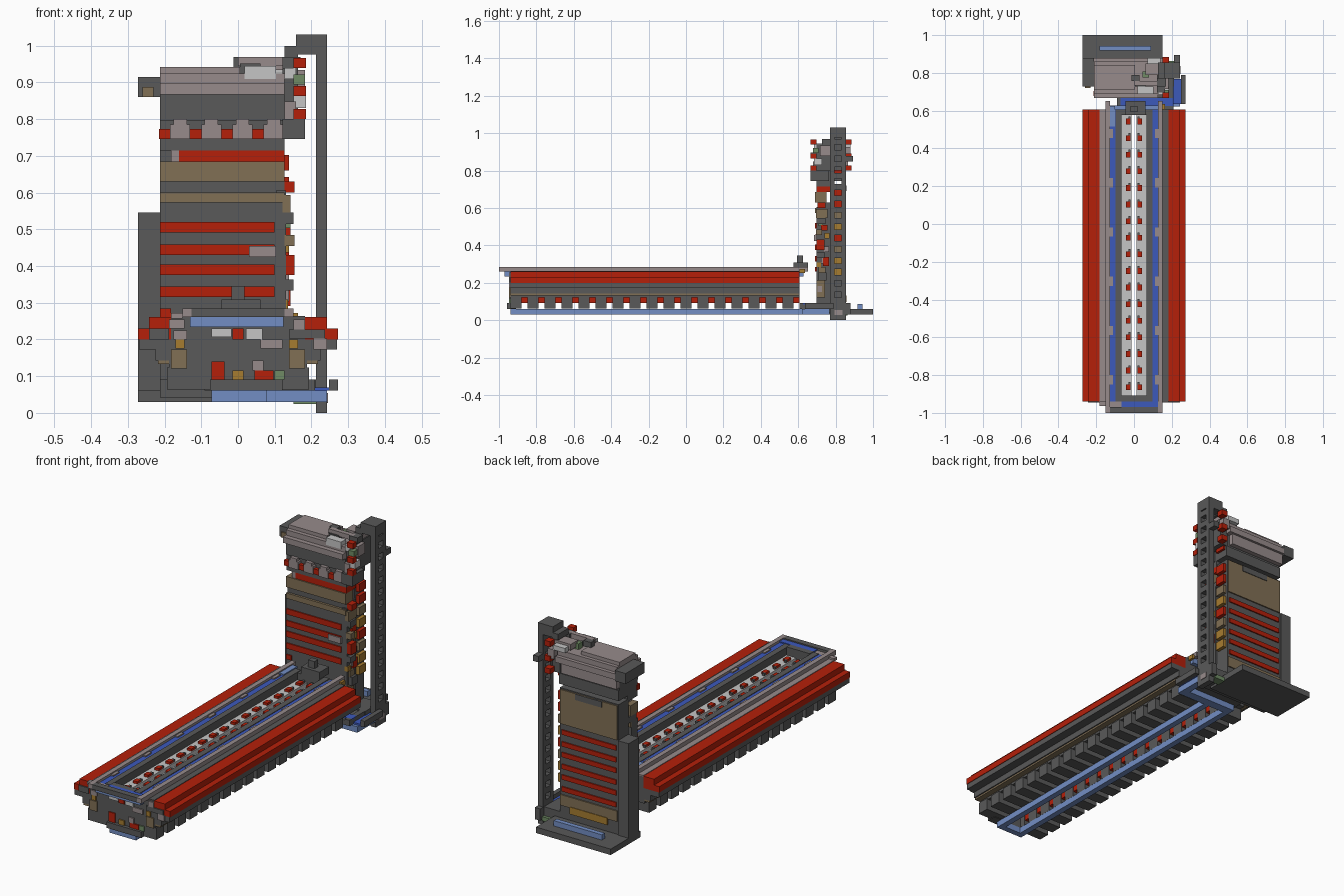
import bpy

if "Cube" in bpy.data.objects:
    bpy.data.objects.remove(bpy.data.objects["Cube"])

UNIT = 2 / 66  # one block of the grid


def material(name, r, g, b):
    mat = bpy.data.materials.new(name)
    mat.use_nodes = True
    mat.diffuse_color = (r, g, b, 1)
    mat.node_tree.nodes["Principled BSDF"].inputs["Base Color"].default_value = (r, g, b, 1)
    return mat


dark = material("dark grey", .1, .1, .1)
grey = material("warm grey", .31, .26, .26)
light = material("light grey", .56, .56, .56)
red = material("red", .46, .014, .003)
brown = material("brown", .22, .16, .09)
gold = material("gold", .38, .2, .03)
blue = material("pale blue", .17, .27, .55)
royal = material("royal blue", .045, .1, .5)
green = material("green", .16, .26, .13)

FACES = ((0, 1, 3, 2), (4, 6, 7, 5), (0, 4, 5, 1), (2, 3, 7, 6), (0, 2, 6, 4), (1, 5, 7, 3))


def blocks(name, mat, *boxes):
    """One object made of boxes, each given as x, y and z ranges in grid units."""
    verts, faces = [], []
    for xs, ys, zs in boxes:
        start = len(verts)
        verts += [(x * UNIT, y * UNIT, z * UNIT) for x in xs for y in ys for z in zs]
        faces += [[start + i for i in face] for face in FACES]
    mesh = bpy.data.meshes.new(name)
    mesh.from_pydata(verts, [], faces)
    mesh.materials.append(mat)
    obj = bpy.data.objects.new(name, mesh)
    bpy.context.collection.objects.link(obj)
    return obj


def both(*boxes):
    """The boxes together with their copies mirrored across x."""
    return [b for xs, ys, zs in boxes for b in ((xs, ys, zs), ((-xs[1], -xs[0]), ys, zs))]


# Bed: long stepped sides around an open channel
LONG = (-31, 20)
blocks("bed_red_side", red, *both(((6, 9), LONG, (6.6, 7.6)), ((6, 8), LONG, (7.6, 8.6))))
blocks("bed_under_side", dark, *both(((5, 8.9), LONG, (5.7, 6.6)), ((4, 7.4), LONG, (4.7, 5.7)),
                                     ((3, 6.2), LONG, (4, 4.7))))
blocks("bed_brown_strip", brown, *both(((6.2, 7.2), LONG, (4.4, 4.7))))
blocks("bed_core", dark, *both(((2.2, 6), LONG, (4.2, 8.6))))
blocks("inner_wall", dark, *both(((2.2, 3.2), LONG, (8.6, 9.1))))
blocks("royal_rail", royal, *both(((3.2, 4.2), LONG, (8.6, 9))))
blocks("grey_rail", grey, *both(((4.2, 5), (-33, 21.5), (8.6, 9.4))))
blocks("outer_rail_left", dark, ((5, 6), LONG, (8.5, 8.7)))
blocks("outer_rail_right", grey, ((-6, -5), LONG, (8.5, 8.7)))
blocks("rail_clips", grey, *[b for k in range(6)
       for b in both(((3.7, 4.2), (-28 + k * 8.6, -26.4 + k * 8.6), (8.6, 9.2)))])
blocks("channel_floor", light, *both(((.4, 2.2), (-30, 19), (7, 7.8))))

# Repeated ties, side studs and channel teeth
ROWS = range(17)
blocks("ties", dark, *[b for k in ROWS
       for b in both(((1.5, 6.4), (-31 + k * 3, -29 + k * 3), (2.1, 4.1)))])
blocks("tie_beam", dark, *both(((1.5, 5.8), LONG, (4, 4.3))))
blocks("inner_studs", red, *[b for k in ROWS
       for b in both(((1.6, 2.6), (-29 + k * 3, -28 + k * 3), (3, 4)))])
blocks("channel_teeth", red, *[b for k in ROWS
       for b in both(((.6, 1.4), (-29 + k * 2.9, -28 + k * 2.9), (7.8, 8.2)))])
blocks("channel_pegs", dark, *[b for k in ROWS
       for b in both(((.6, 1), (-28 + k * 2.9, -27.6 + k * 2.9), (7.8, 8.2)))])

# Lower frame running under the bed to the tower
blocks("lower_frame", blue, ((-2.4, -1.4), (-31, 21), (1, 2)), ((1.6, 2.6), (-31, 21), (1, 2)),
       ((-2.4, 2.6), (-31, -30), (1, 2)), ((-2.4, 8), (20.5, 22), (1, 2)),
       ((6.8, 8), (21, 25.3), (1, 2)))
blocks("frame_top", royal, ((6.9, 8.2), (21, 25.3), (2, 2.3)), ((-2.4, 6.9), (20.6, 22), (2.8, 3)))
blocks("frame_rim", dark, ((8.2, 9), (21, 26), (2, 3)), ((6, 6.9), (20, 26), (2, 3)),
       ((-3, 6), (20, 26), (2, 2.8)), ((7, 8), (25.5, 29), (1, 3)))

# Front end of the bed
blocks("front_cap", dark, ((-4.2, 4.2), (-33, -32), (8.6, 9.4)), ((-2.2, 2.2), (-31, -30), (6, 9.2)),
       ((-5, 5), (-31, -30), (4, 8)), ((-2.5, 4), (-31.6, -30), (2, 3)),
       ((-2.5, 4), (-31, -30), (3, 4)))
blocks("front_cap_trim", royal, ((-2.2, 4.2), (-32, -31), (8.6, 9.2)))
blocks("front_cap_corner", grey, ((-6, -5), (-31.8, -31), (8.5, 9)), ((-4.2, -2.2), (-32, -31), (8.6, 9)))
blocks("front_bar", blue, ((-4.3, 4.1), (-32, -31), (7.7, 8.6)))
blocks("front_legs", dark, *both(((4.7, 6), (-31, -30), (3, 7))))


def plates(name, mat, *spans):
    blocks(name, mat, *[((a, b), (-31.2, -31), (c, d)) for a, b, c, d in spans])


plates("front_light_plates", light, (-2.4, -.6, 6.8, 7.6), (.7, 2.2, 6.6, 7.6))
plates("front_red_plates", red, (-.5, .5, 6.6, 7.6), (-2.4, -1.2, 3, 4.6), (1.5, 3.2, 3, 3.8))
plates("front_dark_plates", dark, (-8, -6.2, 6.6, 7.6), (4.6, 7.8, 6.7, 7.5))
plates("front_grey_plates", grey, (-6.2, -4.8, 7.6, 8.4), (-5.8, -4.6, 6.6, 7.4), (2, 4, 5.8, 6.6),
       (1.3, 2.3, 3.8, 4.7), (5, 6, 7.5, 8.4), (6.8, 8, 5.7, 6.7))
plates("front_brown_plates", brown, (-6, -4.6, 4, 5.7), (4.6, 6, 4, 5.7))
plates("front_gold_plates", gold, (-5.6, -4.8, 5.8, 6.6), (-.5, .5, 3, 3.8), (4.6, 5.4, 5.8, 6.6))
plates("front_green_plate", green, (3.3, 4.2, 3, 3.8))

# Rear end of the bed with its small handle
blocks("rear_cap", dark, ((-3.5, 3.5), (19, 20), (4, 9)), ((-1.5, 2), (19, 21.5), (9, 10.2)),
       ((-.6, .6), (19.6, 20.6), (10, 11.4)))
blocks("rear_bar", blue, ((-4.2, 5), (20, 20.7), (7.7, 8.6)), ((-4.2, -3.3), (17, 20.6), (8.8, 9.2)))
blocks("rear_gold_tip", gold, ((5, 5.4), (20, 21), (8.3, 9)))

# Tower foot
blocks("foot_plate", dark, ((-9, 5), (25, 33), (1, 2)), ((-7, 7), (24, 28), (1.4, 3)))
blocks("foot_bar", blue, ((-6, 3), (30.3, 31.1), (2, 2.9)))
blocks("foot_disc", grey, ((7, 8.1), (26.2, 27.6), (.9, 1.8)))
blocks("foot_green_block", green, ((5, 7), (27, 28.5), (.8, 1.5)))

# Tower body: back slab, front cladding and bands on both faces
blocks("tower_slab", dark, ((-7, 4), (25.4, 28), (2, 24)), ((-6, 3.4), (24, 25.6), (7, 20)),
       ((-9, -7), (25.4, 28.2), (1, 18)))
blocks("tower_cladding", dark, ((-7, 3.5), (23, 24.6), (3, 19.8)))
FRONT, BACK = (22.8, 24.7), (27.8, 28.2)
STRIPES = (6.6, 8.6, 10.4, 12.4, 14.2, 16.2)
blocks("front_stripes", red, *[((-7, 3.3), FRONT, (z, z + .95)) for z in STRIPES[2:]])
blocks("back_stripes", red, *[((-6.6, 3.6), BACK, (z, z + .8)) for z in STRIPES])
blocks("red_band", red, ((-5.3, 4.2), (23, 25.6), (22.6, 23.6)), ((-7, -6), FRONT, (8.6, 9.4)))
blocks("brown_bands", brown, ((-7, 4.2), (22.8, 24.8), (20.8, 22.6)),
       ((-7, 4.2), (22.8, 24.8), (18.9, 19.8)), ((-6.8, 3.9), BACK, (18, 23.8)),
       ((-6.8, 3.9), BACK, (4.2, 6)))
blocks("dark_bands", dark, ((-7, 4.2), (23.2, 25.6), (19.8, 20.8)), ((-7, 4.2), (23, 25.6), (23.6, 24.6)),
       ((-4, 1), (28, 28.3), (22.8, 23.8)))
blocks("back_gold_plate", gold, ((-5, 2), (28, 28.3), (3.2, 4.4)))
blocks("front_grey_block", grey, ((1, 3.4), (22.6, 23), (14, 15)), ((-6, -5.3), (23, 24), (22.6, 23.6)))

# Small blocks on the tower's open side
blocks("side_column", dark, ((3.4, 4.3), (23, 25.4), (3, 20)), ((4.2, 5), (23.4, 24.8), (7, 8.4)),
       ((4.2, 5), (23, 24.6), (17, 18)), ((4.2, 5), (23, 24.4), (11, 12)))
blocks("side_red_blocks", red, ((4.2, 5.1), (23.2, 24.6), (19.8, 20.8)), ((4.2, 5.1), (23, 24.4), (12.4, 14.2)),
       ((4, 4.7), (24.2, 25.2), (9.6, 11.2)), ((4, 4.7), (23.8, 25), (15.8, 16.8)))
blocks("side_brown_blocks", brown, ((4, 4.7), (22.9, 25), (18, 19.6)), ((4.2, 5.1), (22.9, 24), (15, 16)),
       ((3.4, 4.6), (23, 24.5), (4, 7)), ((3.8, 4.6), (23.4, 24.6), (8.4, 9.4)))
blocks("side_gold_blocks", gold, ((4, 4.6), (24.4, 25.3), (14.4, 15.4)), ((3.8, 4.5), (23, 23.8), (9.4, 10.2)))
blocks("side_grey_blocks", grey, ((4, 4.6), (24.2, 25.2), (12, 13)), ((4, 4.7), (23.2, 24), (5, 6)),
       ((4, 4.6), (23.8, 24.6), (10, 11)))
blocks("side_green_block", green, ((4, 4.7), (23.4, 24.2), (16.6, 17.4)))


def hole_backs(name, mat, *rows):
    blocks(name, mat, *[((3.9, 4.6), (25.9, 27.7), (z - .2, z + 1.2)) for z in rows])


# Blocks seen through the pole's holes
hole_backs("hole_backs_red", red, 14, 20, 22, 26)
hole_backs("hole_backs_gold", gold, 8, 10, 16)
hole_backs("hole_backs_brown", brown, 12, 18)

# Tower head: hood, arched vents and side gear
blocks("head_core", dark, ((-7, 4.2), (22.8, 27.8), (26.3, 28.6)), ((-7, 4.2), (23, 28), (24.6, 26.4)),
       ((-9, -7), (24, 29), (28.4, 30.2)))
blocks("head_hood", grey, ((-7, 4.2), (22, 29), (28.6, 29.6)), ((-7, 4.2), (22.8, 28.4), (29.6, 30.5)),
       ((-7, .2), (23.5, 27.8), (30.5, 31.1)), ((-7, 3.4), (27.4, 28.6), (26.8, 28.6)))
blocks("hood_brown_end", brown, ((-8.6, -7.6), (23.8, 24.2), (28.4, 29.3)))
VENTS = (-5.2, -2.4, .4, 3.2)
blocks("vent_arches", grey, *[b for x in VENTS for b in (((x - .9, x + .9), (22.2, 23.2), (24.6, 25.9)),
                                                         ((x - .6, x + .6), (22.2, 23.2), (25.9, 26.4)))])
blocks("vent_red_blocks", red, *[((x - 1.9, x - .9), (22.4, 23.2), (24.6, 25.5)) for x in VENTS])
blocks("side_gear", dark, ((4, 6), (22, 25.2), (24.6, 26.4)), ((4, 5.4), (23, 28), (26.4, 31)),
       ((.2, 2), (24, 25), (30.5, 31.4)), ((-.4, 1), (25, 26), (31, 32)), ((4, 5.6), (24, 25.4), (31, 32)))
blocks("side_gear_red", red, *[((5, 6.1), ys, (z, z + .9)) for z in (26.4, 28.5, 31)
                               for ys in ((22, 23), (28, 29.2))])
blocks("side_gear_light", light, ((.6, 3.4), (22.7, 24), (30, 31.2)), ((5, 6.1), (22.6, 24), (27.4, 28.5)),
       ((2.4, 4.6), (28, 29), (30.6, 31.4)), ((4.2, 5.2), (22.6, 23.2), (30, 31)))
blocks("side_gear_grey", grey, ((0, 4.6), (24.2, 25), (31.2, 32)), ((2, 5.2), (26, 28), (30.8, 31.8)),
       ((5.2, 6), (23.6, 25.4), (29, 30.8)), ((4.4, 5.6), (28, 29), (29, 30.6)),
       ((4.2, 5.2), (22.4, 23.2), (26.4, 28)))
blocks("side_gear_green", green, ((5, 6), (22.4, 23.4), (29.5, 30.4)), ((1.5, 2.6), (25.6, 26.6), (30.5, 31.5)))

# Ladder pole with square holes, bent over at the top
blocks("ladder_pole", dark, ((7, 8), (25.4, 26.2), (0, 34)), ((7, 8), (27.4, 28.2), (0, 34)),
       *[((7, 8), (26.1, 27.5), (2 * k + 1, 2 * k + 2)) for k in range(16)],
       ((7, 8), (26.1, 27.5), (0, 3)), ((7, 8), (26.1, 27.5), (33, 34)), ((5.2, 8), (25.4, 28.2), (32.2, 34)),
       ((4.2, 5.4), (25.4, 28.2), (32, 33)), ((7, 8), (28, 29.5), (28, 29)))
